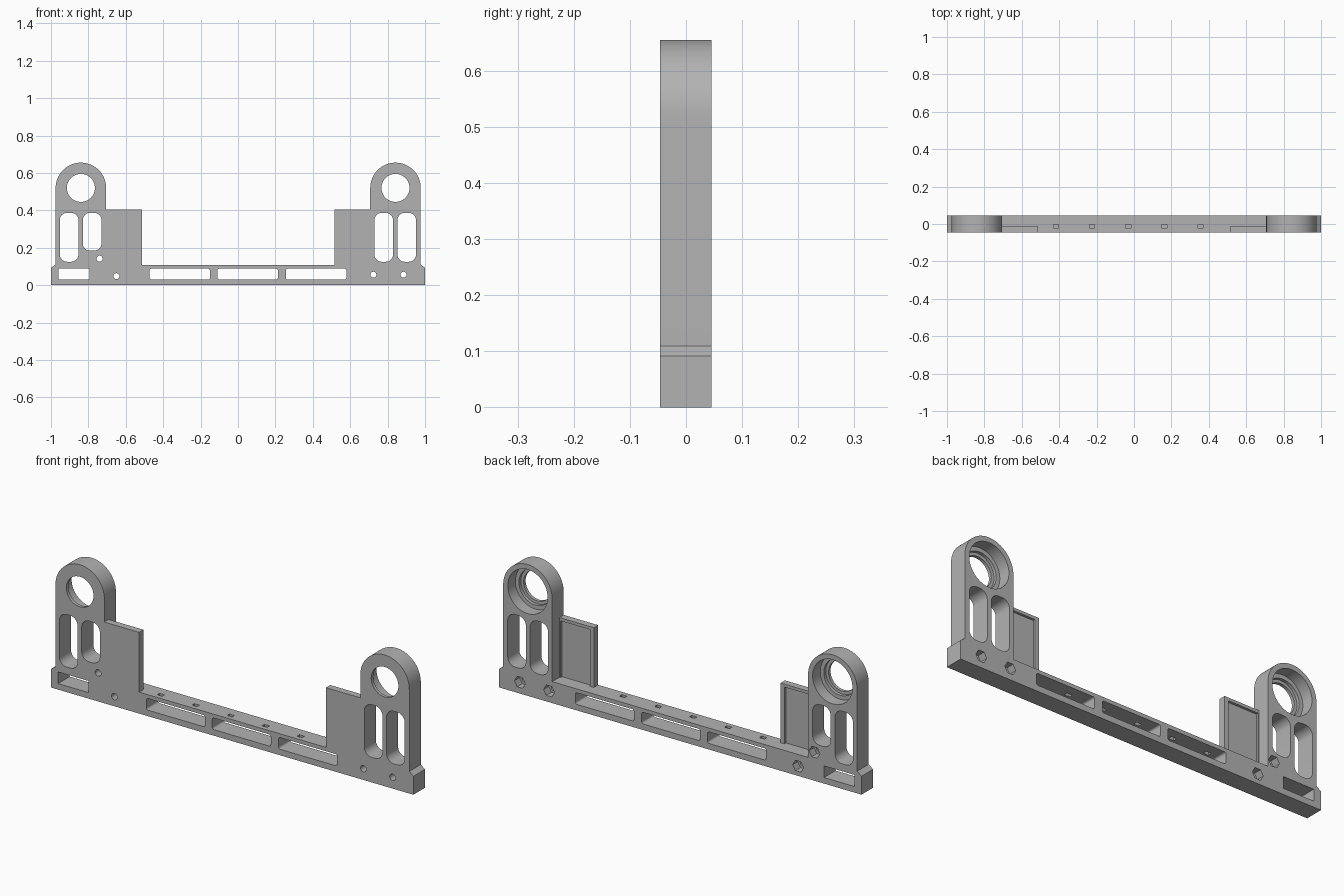
import bpy
import bmesh
from math import sin, cos, pi, radians

cube = bpy.data.objects.get("Cube")
if cube:
    bpy.data.objects.remove(cube, do_unlink=True)

FRONT, BACK = -0.046, 0.045
BEAM_TOP = 0.107

grey = bpy.data.materials.new("plain grey")
grey.use_nodes = True
grey.diffuse_color = (0.45, 0.45, 0.45, 1)
grey.node_tree.nodes["Principled BSDF"].inputs["Base Color"].default_value = (0.45, 0.45, 0.45, 1)


def prism(name, pts, y0=FRONT, y1=BACK):
    """Extrude an x-z outline along y."""
    bm = bmesh.new()
    face = bm.faces.new([bm.verts.new((x, y0, z)) for x, z in pts])
    out = bmesh.ops.extrude_face_region(bm, geom=[face])
    verts = [v for v in out["geom"] if isinstance(v, bmesh.types.BMVert)]
    bmesh.ops.translate(bm, verts=verts, vec=(0, y1 - y0, 0))
    bmesh.ops.recalc_face_normals(bm, faces=bm.faces)
    mesh = bpy.data.meshes.new(name)
    bm.to_mesh(mesh)
    bm.free()
    mesh.materials.append(grey)
    obj = bpy.data.objects.new(name, mesh)
    bpy.context.collection.objects.link(obj)
    return obj


def arc(cx, cz, r, a0, a1, n):
    return [(cx + r * cos(a0 + (a1 - a0) * i / n), cz + r * sin(a0 + (a1 - a0) * i / n))
            for i in range(n + 1)]


def circle(cx, cz, r, n=48):
    return arc(cx, cz, r, 0, 2 * pi, n)[:-1]


def rect(x0, x1, z0, z1, r=0):
    if not r:
        return [(x0, z0), (x1, z0), (x1, z1), (x0, z1)]
    corners = [(x1 - r, z1 - r), (x0 + r, z1 - r), (x0 + r, z0 + r), (x1 - r, z0 + r)]
    return [p for i, (x, z) in enumerate(corners)
            for p in arc(x, z, r, i * pi / 2, (i + 1) * pi / 2, 8)]


def cut(target, pts, y0=FRONT - 0.05, y1=BACK + 0.05):
    cutter = prism("cutter", pts, y0, y1)
    cutter.hide_render = True
    mod = target.modifiers.new("cut", "BOOLEAN")
    mod.operation, mod.solver, mod.object = "DIFFERENCE", "EXACT", cutter
    bpy.ops.object.select_all(action="DESELECT")
    bpy.context.view_layer.objects.active = target
    target.select_set(True)
    bpy.ops.object.modifier_apply(modifier=mod.name)
    bpy.data.objects.remove(cutter, do_unlink=True)


# Frame: chamfered base beam with an arched tower at each end
R, AXLE = 0.135, 0.52
LEFT, RIGHT = 0.842, -0.84
outline = [(-1, 0), (1, 0), (1, 0.092), (LEFT + R, 0.11)]
outline += arc(LEFT, AXLE, R, 0, pi, 40)
outline += [(LEFT - R, BEAM_TOP), (RIGHT + R, BEAM_TOP)]
outline += arc(RIGHT, AXLE, R, 0, pi, 40)
outline += [(RIGHT - R, 0.11), (-1, 0.092)]
frame = prism("frame", outline)

# Stepped bearing bores, widest at the back
for cx in (LEFT, RIGHT):
    cut(frame, circle(cx, AXLE, 0.075))
    cut(frame, circle(cx, AXLE, 0.09), -0.03)
    cut(frame, circle(cx, AXLE, 0.11), -0.015)

# Rounded tower slots
for x, z in ((-0.903, 0.125), (-0.78, 0.184), (0.779, 0.125), (0.902, 0.125)):
    cut(frame, rect(x - 0.05, x + 0.05, z, 0.387, 0.04))

# Windows along the base beam
cut(frame, rect(-0.96, -0.793, 0.03, 0.088))
for x in (-0.473, -0.11, 0.256):
    cut(frame, rect(x, x + 0.323, 0.03, 0.088, 0.01))

# Screw holes with hexagonal nut pockets at the back
for x, z in ((-0.74, 0.142), (-0.65, 0.048), (0.724, 0.056), (0.885, 0.056)):
    cut(frame, circle(x, z, 0.016, 24))
    cut(frame, circle(x, z, 0.03, 6), 0.005)

# Small tie slots through the top of the beam
for i in range(5):
    x = -0.417 + i * 0.193
    cut(frame, rect(x - 0.014, x + 0.014, 0.07, 0.15), -0.022, -0.003)

# Thin side plates, recessed at the back inside a rim
for name, inner, outer in (("left_plate", 0.517, LEFT - R), ("right_plate", -0.513, RIGHT + R)):
    x0, x1 = sorted((inner, outer))
    plate = prism(name, rect(x0, x1, BEAM_TOP, 0.405), FRONT, -0.012)
    s = 1 if outer > inner else -1
    a, b = sorted((inner + s * 0.022, outer - s * 0.006))
    cut(plate, rect(a, b, BEAM_TOP - 0.02, 0.39), -0.024)

# Smooth the arches and bores, keep edges crisp
bpy.ops.object.select_all(action="DESELECT")
frame.select_set(True)
bpy.context.view_layer.objects.active = frame
bpy.ops.object.shade_smooth_by_angle(angle=radians(30))
